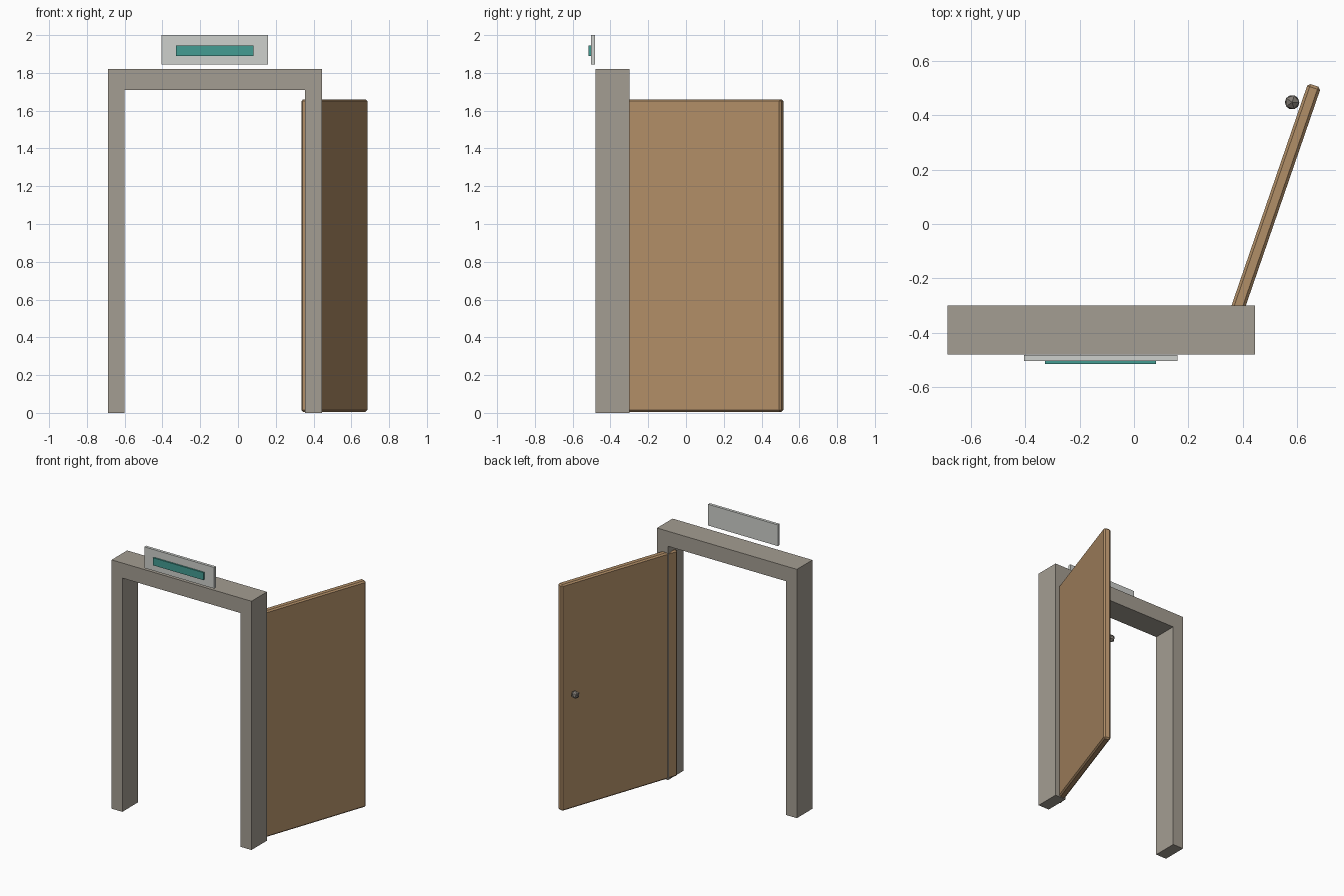
import bpy, bmesh, math
from mathutils import Matrix

if "Cube" in bpy.data.objects:
    bpy.data.objects.remove(bpy.data.objects["Cube"])


def material(name, rgb):
    # sRGB 0-255 to linear
    lin = [((c / 255 + 0.055) / 1.055) ** 2.4 for c in rgb]
    m = bpy.data.materials.new(name)
    m.diffuse_color = (*lin, 1)
    m.use_nodes = True
    m.node_tree.nodes["Principled BSDF"].inputs["Base Color"].default_value = m.diffuse_color
    return m


stone = material("warm_grey_frame", (164, 157, 146))
wood = material("brown_wood", (177, 142, 103))
pale = material("pale_grey", (206, 208, 204))
teal = material("teal", (67, 156, 146))
metal = material("knob_grey", (128, 122, 115))


def finish(name, bm, mat):
    bmesh.ops.recalc_face_normals(bm, faces=bm.faces)
    me = bpy.data.meshes.new(name)
    bm.to_mesh(me)
    bm.free()
    me.materials.append(mat)
    ob = bpy.data.objects.new(name, me)
    bpy.context.collection.objects.link(ob)
    return ob


def box(name, lo, hi, mat):
    size = [h - l for l, h in zip(lo, hi)]
    mid = [(h + l) / 2 for l, h in zip(lo, hi)]
    bm = bmesh.new()
    bmesh.ops.create_cube(bm, size=1, matrix=Matrix.Translation(mid) @ Matrix.Diagonal((*size, 1)))
    return finish(name, bm, mat)


# door frame: arch profile extruded in depth
profile = [(-0.687, 0), (-0.60, 0), (-0.60, 1.71), (0.355, 1.71),
           (0.355, 0), (0.445, 0), (0.445, 1.82), (-0.687, 1.82)]
bm = bmesh.new()
face = bm.faces.new([bm.verts.new((x, -0.48, z)) for x, z in profile])
ext = bmesh.ops.extrude_face_region(bm, geom=[face])
bmesh.ops.translate(bm, vec=(0, 0.18, 0),
                    verts=[g for g in ext["geom"] if isinstance(g, bmesh.types.BMVert)])
finish("door_frame", bm, stone)

# open door leaf with chamfered edges
door = box("door_leaf", (-0.474, -0.025, -0.8275), (0.474, 0.025, 0.8275), wood)
door.location = (0.51, 0.062, 0.8325)
door.rotation_euler.z = math.radians(71)
bev = door.modifiers.new("chamfer", 'BEVEL')
bev.width = 0.01
bev.segments = 1

# faceted door knob
bm = bmesh.new()
bmesh.ops.create_icosphere(bm, subdivisions=1, radius=0.03,
                           matrix=Matrix.Translation((0.582, 0.448, 0.85)))
finish("door_knob", bm, metal)

# sign board above the lintel with a coloured panel
box("sign_board", (-0.405, -0.504, 1.845), (0.16, -0.483, 2.0), pale)
box("sign_panel", (-0.327, -0.515, 1.89), (0.081, -0.504, 1.945), teal)
